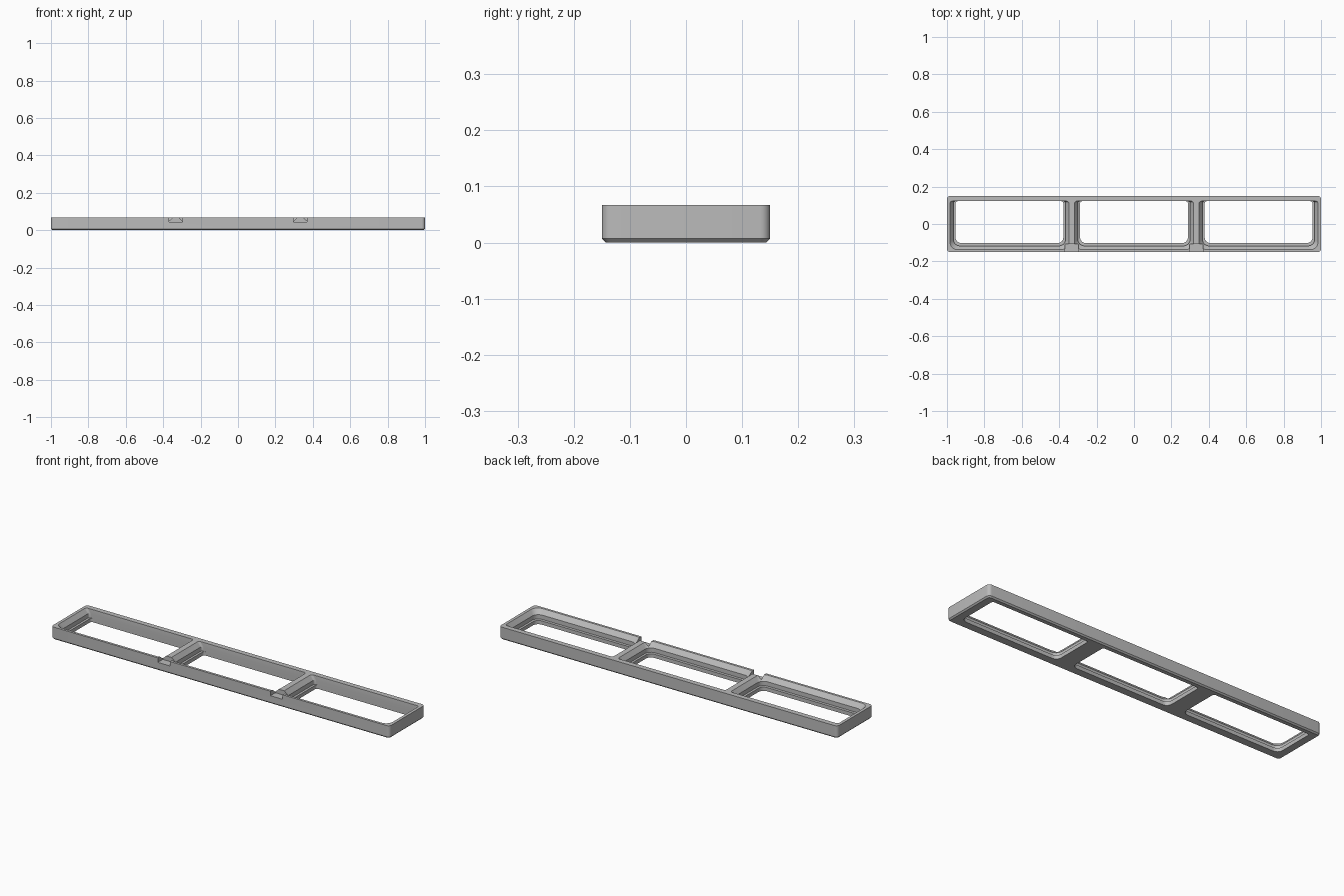
import bpy, bmesh
from math import cos, sin, pi, radians

cube = bpy.data.objects.get("Cube")
if cube:
    bpy.data.objects.remove(cube, do_unlink=True)

HEIGHT = 0.067
PITCH = 0.666
BACK = 0.122

grey = bpy.data.materials.new("plain_grey")
grey.use_nodes = True
grey.diffuse_color = (0.5, 0.5, 0.5, 1)
grey.node_tree.nodes["Principled BSDF"].inputs["Base Color"].default_value = (0.5, 0.5, 0.5, 1)


def outline(cx, half, front, back, r_front, r_back, steps=6):
    """Rounded rectangle, counter-clockwise from the back right corner."""
    corners = [(1, back, r_back), (-1, back, r_back), (-1, front, r_front), (1, front, r_front)]
    points = []
    for i, (side, y, r) in enumerate(corners):
        x0 = cx + side * (half - r)
        y0 = y - r if i < 2 else y + r
        for k in range(steps + 1):
            a = pi / 2 * (i + k / steps)
            points.append((x0 + r * cos(a), y0 + r * sin(a)))
    return points


def loft(name, layers):
    """Solid through a stack of outlines, given as (z, points)."""
    bm = bmesh.new()
    rings = [[bm.verts.new((x, y, z)) for x, y in pts] for z, pts in layers]
    n = len(rings[0])
    for low, high in zip(rings, rings[1:]):
        for i in range(n):
            j = (i + 1) % n
            bm.faces.new((low[i], low[j], high[j], high[i]))
    bm.faces.new(rings[0][::-1])
    bm.faces.new(rings[-1])
    bmesh.ops.recalc_face_normals(bm, faces=bm.faces)
    mesh = bpy.data.meshes.new(name)
    bm.to_mesh(mesh)
    bm.free()
    mesh.materials.append(grey)
    obj = bpy.data.objects.new(name, mesh)
    bpy.context.collection.objects.link(obj)
    return obj


def cut(target, cutter):
    mod = target.modifiers.new(cutter.name, "BOOLEAN")
    mod.operation = "DIFFERENCE"
    mod.solver = "EXACT"
    mod.object = cutter
    cutter.hide_render = True
    bpy.context.view_layer.objects.active = target
    bpy.ops.object.modifier_apply(modifier=mod.name)
    bpy.data.objects.remove(cutter, do_unlink=True)


# Outer body with rounded corners and a chamfered bottom edge
frame = loft("tray_frame", [
    (0, outline(0, 0.993, -0.143, 0.143, 0.012, 0.012)),
    (0.007, outline(0, 1, -0.15, 0.15, 0.018, 0.018)),
    (HEIGHT, outline(0, 1, -0.15, 0.15, 0.018, 0.018)),
])

# Three pockets: through hole, ledge, upright wall, then a flared rim
for i in (-1, 0, 1):
    cx = i * PITCH
    hole = outline(cx, 0.288, -0.102, BACK, 0.03, 0.012)
    wall = outline(cx, 0.300, -0.117, BACK, 0.035, 0.012)
    rim = outline(cx, 0.318, -0.137, BACK, 0.04, 0.012)
    cut(frame, loft("pocket_cutter", [
        (-0.02, hole), (0.02, hole), (0.0201, wall),
        (0.043, wall), (HEIGHT, rim), (HEIGHT + 0.02, rim),
    ]))

# Notches in the front wall at the ends of the dividers
for side in (-1, 1):
    notch = outline(side * PITCH / 2, 0.036, -0.2, -0.108, 0.001, 0.001, 1)
    cut(frame, loft("notch_cutter", [(0.043, notch), (HEIGHT + 0.02, notch)]))

bpy.ops.object.select_all(action="DESELECT")
frame.select_set(True)
bpy.context.view_layer.objects.active = frame
bpy.ops.object.shade_smooth_by_angle(angle=radians(30))
